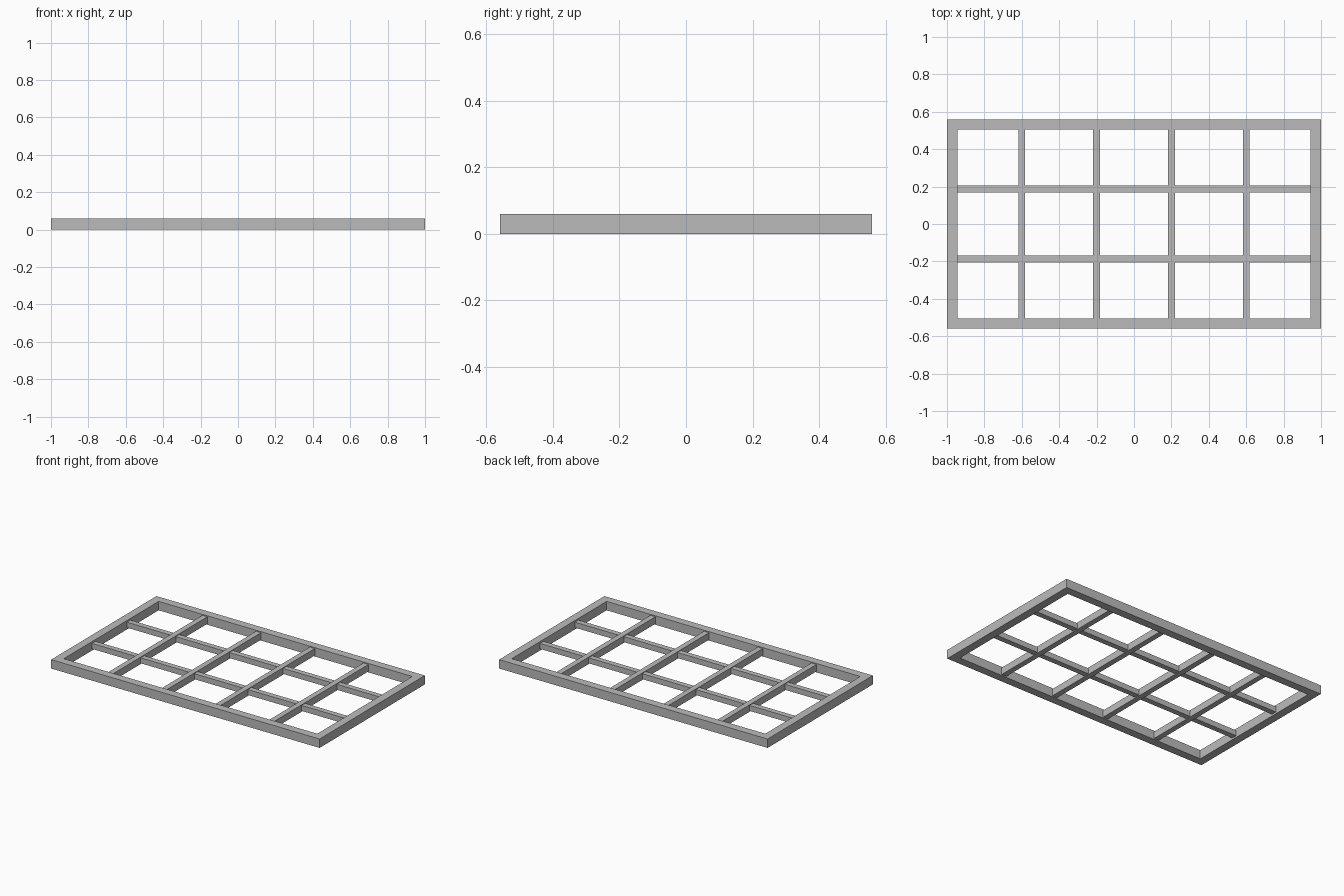
import bpy
import bmesh

cube = bpy.data.objects.get("Cube")
if cube:
    bpy.data.objects.remove(cube, do_unlink=True)

HALF_X, HALF_Y, HEIGHT = 1.0, 0.56, 0.06
RAIL = 0.055          # width of the outer frame
BAR = 0.037           # width of the glazing bars

grey = bpy.data.materials.new("plain_grey")
grey.use_nodes = True
colour = (0.5, 0.5, 0.5, 1)
grey.diffuse_color = colour
grey.node_tree.nodes["Principled BSDF"].inputs["Base Color"].default_value = colour


def finish(name, bm):
    bmesh.ops.recalc_face_normals(bm, faces=bm.faces)
    mesh = bpy.data.meshes.new(name)
    bm.to_mesh(mesh)
    bm.free()
    mesh.materials.append(grey)
    obj = bpy.data.objects.new(name, mesh)
    bpy.context.collection.objects.link(obj)
    return obj


def bar(name, centre, size):
    bm = bmesh.new()
    bmesh.ops.create_cube(bm, size=1)
    bmesh.ops.scale(bm, vec=size, verts=bm.verts)
    bmesh.ops.translate(bm, vec=centre, verts=bm.verts)
    return finish(name, bm)


# Outer frame: a rectangular section carried round four corners
bm = bmesh.new()
section = [(0, 0), (0, HEIGHT), (RAIL, HEIGHT), (RAIL, 0)]
corners = [(-1, -1), (1, -1), (1, 1), (-1, 1)]
rings = [[bm.verts.new((sx * (HALF_X - inset), sy * (HALF_Y - inset), z))
          for inset, z in section] for sx, sy in corners]
for i in range(4):
    a, b = rings[i], rings[(i + 1) % 4]
    for j in range(4):
        k = (j + 1) % 4
        bm.faces.new((a[j], b[j], b[k], a[k]))
finish("outer_frame", bm)

# Cross bars: evenly spaced, recessed from both faces of the frame
for i in range(1, 5):
    x = -HALF_X + i * 2 * HALF_X / 5
    bar(f"short_bar_{i}", (x, 0, HEIGHT / 2),
        (BAR, 2 * (HALF_Y - RAIL) + 0.01, 0.047))

for i in range(1, 3):
    y = -HALF_Y + i * 2 * HALF_Y / 3
    bar(f"long_bar_{i}", (0, y, HEIGHT / 2),
        (2 * (HALF_X - RAIL) + 0.01, BAR, 0.037))
